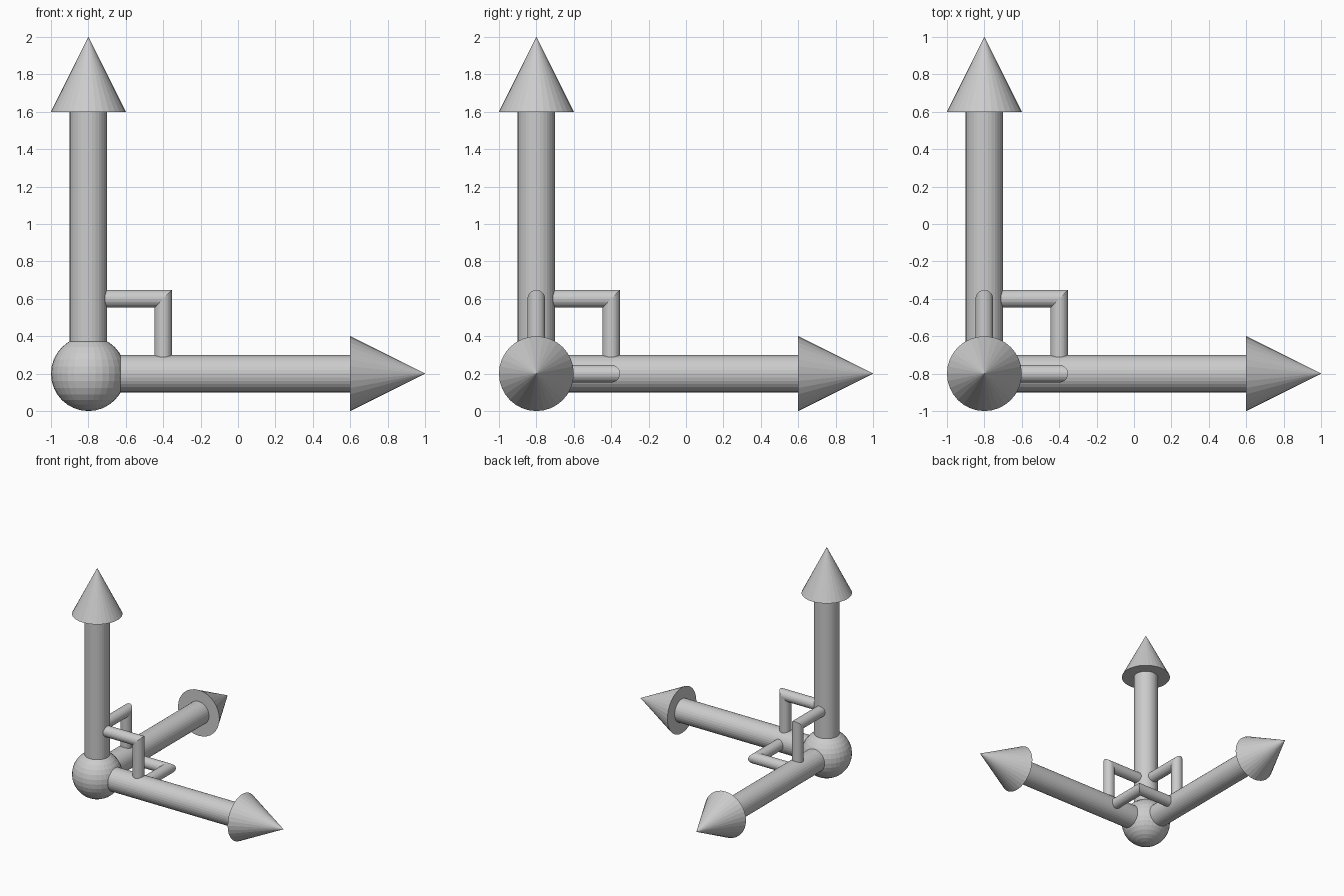
import bpy, bmesh, math
from mathutils import Vector, Matrix

if "Cube" in bpy.data.objects:
    bpy.data.objects.remove(bpy.data.objects["Cube"])

ORIGIN = Vector((-0.8, -0.8, 0.2))
AXES = {"x": Vector((1, 0, 0)), "y": Vector((0, 1, 0)), "z": Vector((0, 0, 1))}
SIDES = 32


def finish(name, bm):
    bmesh.ops.recalc_face_normals(bm, faces=bm.faces)
    mesh = bpy.data.meshes.new(name)
    bm.to_mesh(mesh)
    bm.free()
    ob = bpy.data.objects.new(name, mesh)
    ob.location = ORIGIN
    bpy.context.collection.objects.link(ob)


def tapered(name, axis, start, end, r1, r2):
    """Cylinder or cone running along an axis from the corner."""
    bm = bmesh.new()
    rot = axis.to_track_quat('Z', 'Y').to_matrix().to_4x4()
    mat = Matrix.Translation(axis * (start + end) / 2) @ rot
    bmesh.ops.create_cone(bm, cap_ends=True, segments=SIDES, radius1=r1,
                          radius2=r2, depth=end - start, matrix=mat)
    finish(name, bm)


def bracket(name, a, b, reach=0.4, r=0.047):
    """Right-angle rod joining two shafts, with a mitred corner."""
    bm = bmesh.new()
    n = a.cross(b)
    rings = [[], [], []]
    for i in range(SIDES):
        t = 2 * math.pi * i / SIDES
        u, v = r * math.cos(t), n * r * math.sin(t)
        rings[0].append(bm.verts.new(a * 0.04 + b * (reach + u) + v))
        rings[1].append(bm.verts.new((a + b) * (reach + u) + v))
        rings[2].append(bm.verts.new(a * (reach + u) + b * 0.04 + v))
    for p, q in zip(rings, rings[1:]):
        for i in range(SIDES):
            j = (i + 1) % SIDES
            bm.faces.new((p[i], p[j], q[j], q[i]))
    bm.faces.new(rings[0])
    bm.faces.new(rings[2])
    finish(name, bm)


# Ball at the corner
bm = bmesh.new()
bmesh.ops.create_uvsphere(bm, u_segments=32, v_segments=16, radius=0.2)
finish("corner_ball", bm)

# Three arrows
for key, axis in AXES.items():
    tapered(key + "_shaft", axis, 0, 1.4, 0.1, 0.1)
    tapered(key + "_arrowhead", axis, 1.4, 1.8, 0.2, 0)

# Right-angle brackets between each pair of arrows
for p, q in ("xy", "yz", "zx"):
    bracket(f"{p}{q}_bracket", AXES[p], AXES[q])
